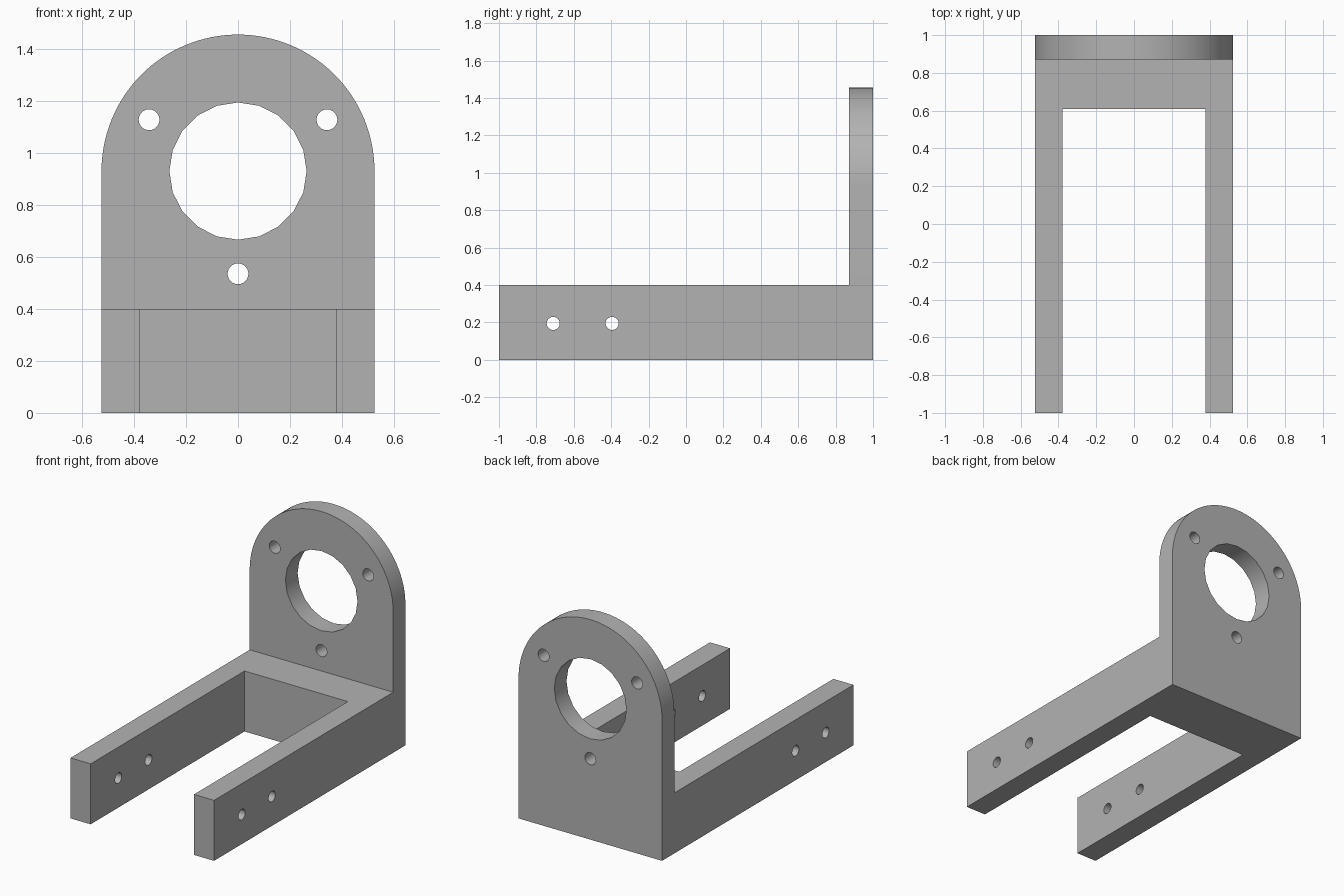
import bpy, bmesh
from math import sin, cos, pi, radians
from mathutils import Vector

cube = bpy.data.objects.get("Cube")
if cube:
    bpy.data.objects.remove(cube, do_unlink=True)

HALF_W = 0.525      # half width of the bracket
INNER = 0.378       # half width of the slot between the arms
BASE_H = 0.40       # height of the fork
PLATE_Y = 0.872     # front of the upright plate
BORE_Z = 0.93       # height of the bore centre

grey = bpy.data.materials.new("plain_grey")
grey.use_nodes = True
colour = (0.45, 0.45, 0.45, 1)
grey.diffuse_color = colour
grey.node_tree.nodes["Principled BSDF"].inputs["Base Color"].default_value = colour


def prism(name, points, offset):
    """Extrude a flat outline along an offset vector."""
    bm = bmesh.new()
    face = bm.faces.new([bm.verts.new(p) for p in points])
    out = bmesh.ops.extrude_face_region(bm, geom=[face])
    verts = [v for v in out["geom"] if isinstance(v, bmesh.types.BMVert)]
    bmesh.ops.translate(bm, vec=Vector(offset), verts=verts)
    bmesh.ops.recalc_face_normals(bm, faces=bm.faces)
    mesh = bpy.data.meshes.new(name)
    bm.to_mesh(mesh)
    bm.free()
    mesh.materials.append(grey)
    obj = bpy.data.objects.new(name, mesh)
    bpy.context.collection.objects.link(obj)
    return obj


def ring(radius, sides):
    return [(radius * sin(2 * pi * i / sides), radius * cos(2 * pi * i / sides))
            for i in range(sides)]


def combine(target, tool, operation):
    """Apply a boolean and discard the tool."""
    tool.hide_render = True
    mod = target.modifiers.new(operation.lower(), "BOOLEAN")
    mod.operation = operation
    mod.solver = "EXACT"
    mod.object = tool
    bpy.context.view_layer.objects.active = target
    bpy.ops.object.modifier_apply(modifier=mod.name)
    bpy.data.objects.remove(tool, do_unlink=True)


# Fork: two arms joined by a crossbar
right_half = [(-HALF_W, 1), (-HALF_W, -1), (-INNER, -1), (-INNER, 0.608)]
outline = right_half + [(-x, y) for x, y in reversed(right_half)]
bracket = prism("fork_bracket", [(x, y, 0) for x, y in outline], (0, 0, BASE_H))

# Upright plate with a rounded top
arc = [(HALF_W * cos(pi * i / 64), BORE_Z + HALF_W * sin(pi * i / 64)) for i in range(65)]
outline = [(-HALF_W, 0), (HALF_W, 0)] + arc
plate = prism("upright_plate", [(x, PLATE_Y, z) for x, z in outline], (0, 1 - PLATE_Y, 0))
combine(bracket, plate, "UNION")

# Central bore and three screw holes around it
holes = [(0, BORE_Z, 0.264, 20)]
holes += [(0.395 * cos(radians(a)), BORE_Z + 0.395 * sin(radians(a)), 0.04, 24)
          for a in (30, 150, 270)]
for cx, cz, radius, sides in holes:
    circle = [(cx + x, 0.8, cz + z) for x, z in ring(radius, sides)]
    combine(bracket, prism("plate_hole_cutter", circle, (0, 0.4, 0)), "DIFFERENCE")

# Two cross holes through both arms
for cy in (-0.71, -0.395):
    circle = [(-0.7, cy + y, 0.195 + z) for y, z in ring(0.035, 24)]
    combine(bracket, prism("arm_hole_cutter", circle, (1.4, 0, 0)), "DIFFERENCE")

# Smooth the curved walls, keep the edges sharp
bpy.ops.object.select_all(action="DESELECT")
bracket.select_set(True)
bpy.context.view_layer.objects.active = bracket
bpy.ops.object.shade_smooth_by_angle(angle=radians(30))
